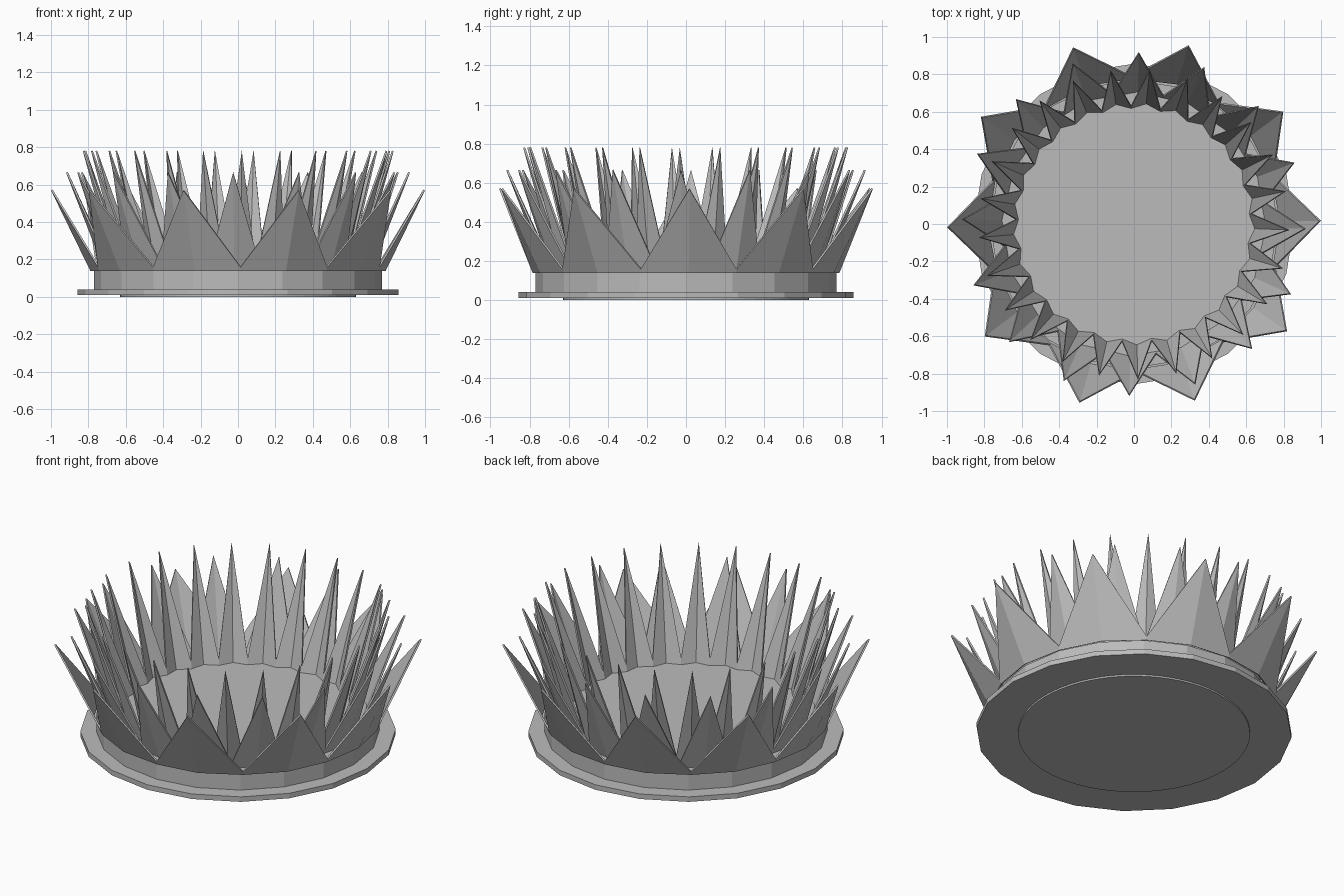
import bpy, bmesh
from math import cos, sin, radians, pi

cube = bpy.data.objects.get("Cube")
if cube:
    bpy.data.objects.remove(cube)

GREY = (0.5, 0.5, 0.5, 1)
mat = bpy.data.materials.new("plain grey")
mat.use_nodes = True
mat.diffuse_color = GREY
mat.node_tree.nodes["Principled BSDF"].inputs["Base Color"].default_value = GREY


def add_object(name, bm):
    bmesh.ops.recalc_face_normals(bm, faces=bm.faces)
    mesh = bpy.data.meshes.new(name)
    bm.to_mesh(mesh)
    bm.free()
    mesh.materials.append(mat)
    obj = bpy.data.objects.new(name, mesh)
    bpy.context.collection.objects.link(obj)
    return obj


def disc(name, radius, low, high, sides):
    bm = bmesh.new()
    ring = [bm.verts.new((radius * cos(2 * pi * i / sides), radius * sin(2 * pi * i / sides), low))
            for i in range(sides)]
    base = bm.faces.new(ring)
    top = bmesh.ops.extrude_face_region(bm, geom=[base])["geom"]
    bmesh.ops.translate(bm, vec=(0, 0, high - low),
                        verts=[v for v in top if isinstance(v, bmesh.types.BMVert)])
    if base.is_valid and len([f for f in bm.faces if len(f.verts) == sides]) < 2:
        bm.faces.new(ring)
    return add_object(name, bm)


def spike_row(name, count, offset, valley_r, ridge_r, tip_r, tip_z, valley_z):
    """Zigzag crown of folded spikes, each leaning outward from a low band."""
    bm = bmesh.new()

    def point(r, angle, z):
        a = radians(angle)
        return bm.verts.new((r * cos(a), r * sin(a), z))

    step = 360 / count
    rows = []
    for i in range(count):
        a = offset + i * step
        rows.append((point(valley_r, a - step / 2, 0.14), point(valley_r + 0.008, a - step / 2, valley_z),
                     point(ridge_r, a, 0.14), point(tip_r, a, tip_z)))
    for i, (low, valley, ridge, tip) in enumerate(rows):
        next_low, next_valley = rows[(i + 1) % count][:2]
        bm.faces.new((low, ridge, tip, valley))
        bm.faces.new((ridge, next_low, next_valley, tip))
    obj = add_object(name, bm)
    shell = obj.modifiers.new("thickness", 'SOLIDIFY')
    shell.thickness = 0.01
    shell.offset = 0


# Stepped round base
disc("bottom_plate", 0.63, 0, 0.012, 64)
disc("base_disc", 0.857, 0.01, 0.04, 20)
disc("base_drum", 0.77, 0.04, 0.145, 20)

# Three rows of spikes, taller toward the middle
spike_row("outer_spikes", 10, 1, 0.78, 0.785, 0.995, 0.57, 0.16)
spike_row("middle_spikes", 16, -1.6, 0.695, 0.71, 0.915, 0.665, 0.17)
spike_row("inner_spikes", 25, -2.2, 0.622, 0.65, 0.828, 0.78, 0.18)
